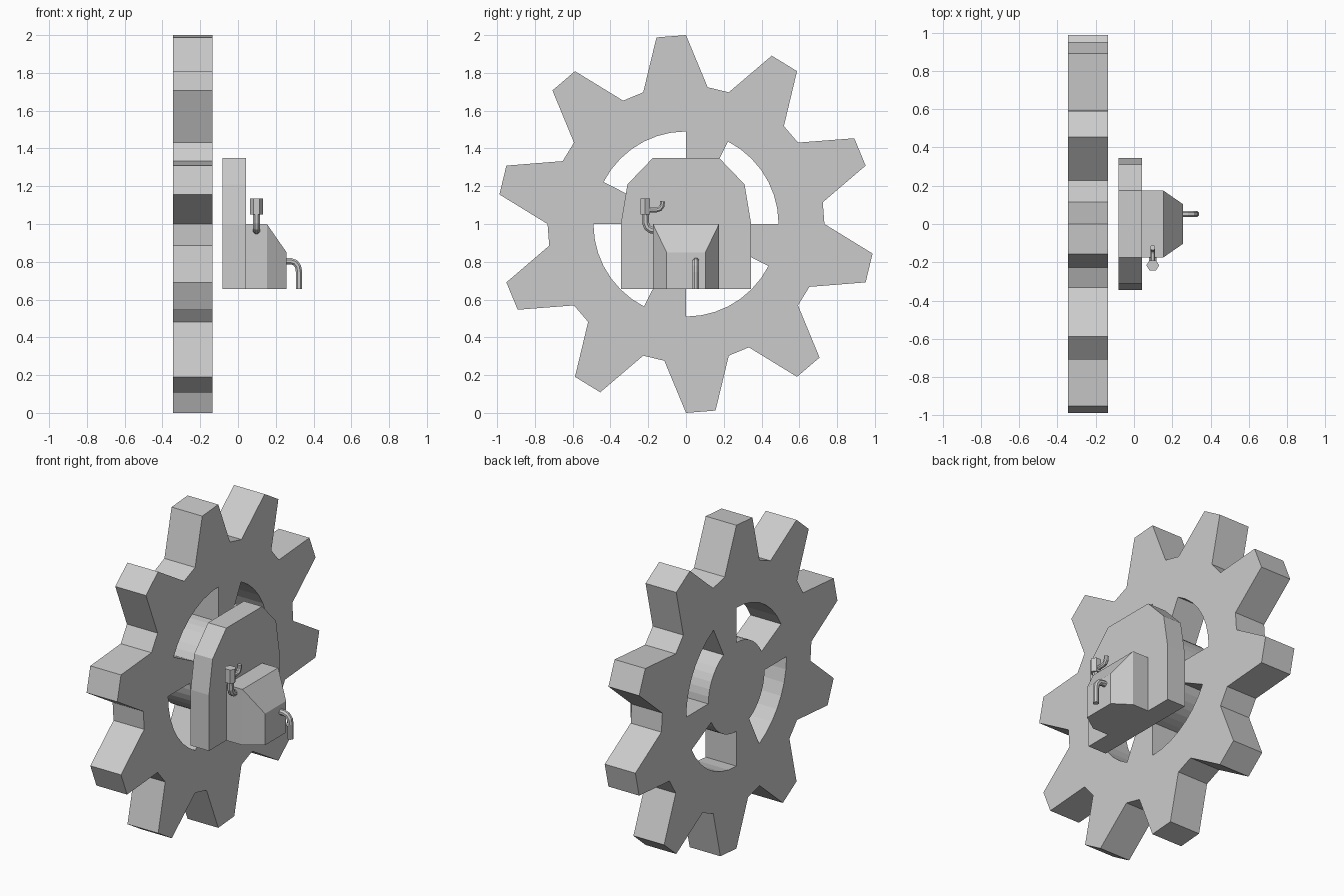
import bpy, bmesh
from math import radians, sin, cos
from mathutils import Vector

if "Cube" in bpy.data.objects:
    bpy.data.objects.remove(bpy.data.objects["Cube"])


def finish(bm, name):
    bmesh.ops.recalc_face_normals(bm, faces=bm.faces[:])
    mesh = bpy.data.meshes.new(name)
    bm.to_mesh(mesh)
    bm.free()
    obj = bpy.data.objects.new(name, mesh)
    bpy.context.collection.objects.link(obj)
    return obj


def loft(name, sections):
    """Closed solid through cross-sections with equal point counts."""
    bm = bmesh.new()
    rings = [[bm.verts.new(p) for p in s] for s in sections]
    n = len(rings[0])
    for a, b in zip(rings, rings[1:]):
        for i in range(n):
            j = (i + 1) % n
            bm.faces.new((a[i], a[j], b[j], b[i]))
    bm.faces.new(rings[0])
    bm.faces.new(rings[-1])
    return finish(bm, name)


def pipe(name, path, radius, side, sides=8):
    """Tube along a planar path; side is the normal of that plane."""
    pts = [Vector(p) for p in path]
    side = Vector(side)
    sections = []
    for i, p in enumerate(pts):
        t = (pts[min(i + 1, len(pts) - 1)] - pts[max(i - 1, 0)]).normalized()
        up = t.cross(side)
        angles = [radians(360 * (k + 0.5) / sides) for k in range(sides)]
        sections.append([p + radius * (cos(a) * side + sin(a) * up) for a in angles])
    obj = loft(name, sections)
    for f in obj.data.polygons:
        f.use_smooth = False
    return obj


# Gear wheel: 10 teeth in 9 degree steps, four 63 degree windows
bm = bmesh.new()
hub = bm.verts.new((-0.24, 0, 1))
N = 40


def ring(radius_of):
    return [bm.verts.new((-0.24, radius_of(i) * cos(radians(9 * i + 90)),
                          1 + radius_of(i) * sin(radians(9 * i + 90)))) for i in range(N)]


rim = ring(lambda i: 1.0 if i % 4 < 2 else 0.733)
window_out = ring(lambda i: 0.49)
window_in = ring(lambda i: 0.275)
for i in range(N):
    j = (i + 1) % N
    bm.faces.new((rim[i], rim[j], window_out[j], window_out[i]))
    if i % 10 >= 7:
        bm.faces.new((window_out[i], window_out[j], window_in[j], window_in[i]))
    bm.faces.new((window_in[i], window_in[j], hub))
gear = finish(bm, "gear_wheel")
mod = gear.modifiers.new("thickness", 'SOLIDIFY')
mod.thickness = 0.21
mod.offset = 0

# Arched back plate
half = [(0.345, 0.655), (0.345, 1.0), (0.31, 1.21), (0.175, 1.35)]
profile = half + [(-y, z) for y, z in reversed(half)]
loft("back_plate", [[(x, y, z) for y, z in profile] for x in (-0.082, 0.043)])

# Housing with tapered nose
loft("housing", [[(x, -w, 0.655), (x, w, 0.655), (x, w, h), (x, -w, h)]
                 for x, w, h in ((0.043, 0.175, 1.0), (0.153, 0.175, 1.0), (0.257, 0.103, 0.85))])

# Spout bending down from the nose
pipe("spout", [(x, 0.052, z) for x, z in
               ((0.25, 0.803), (0.28, 0.803), (0.303, 0.795), (0.318, 0.775),
                (0.323, 0.745), (0.323, 0.655))], 0.018, (0, 1, 0))

# Side elbow, hexagonal cup and small hook
X = 0.098
pipe("side_elbow", [(X, y, z) for y, z in
                    ((-0.165, 0.965), (-0.187, 0.969), (-0.205, 0.982),
                     (-0.214, 1.005), (-0.216, 1.06))], 0.02, (1, 0, 0))
loft("side_cup", [[(X + 0.034 * cos(radians(60 * k)), -0.216 + 0.03 * sin(radians(60 * k)), z)
                   for k in range(6)] for z in (1.05, 1.135)])
pipe("side_hook", [(X, y, z) for y, z in
                   ((-0.195, 1.075), (-0.155, 1.075), (-0.138, 1.08),
                    (-0.127, 1.095), (-0.124, 1.12))], 0.014, (1, 0, 0))
